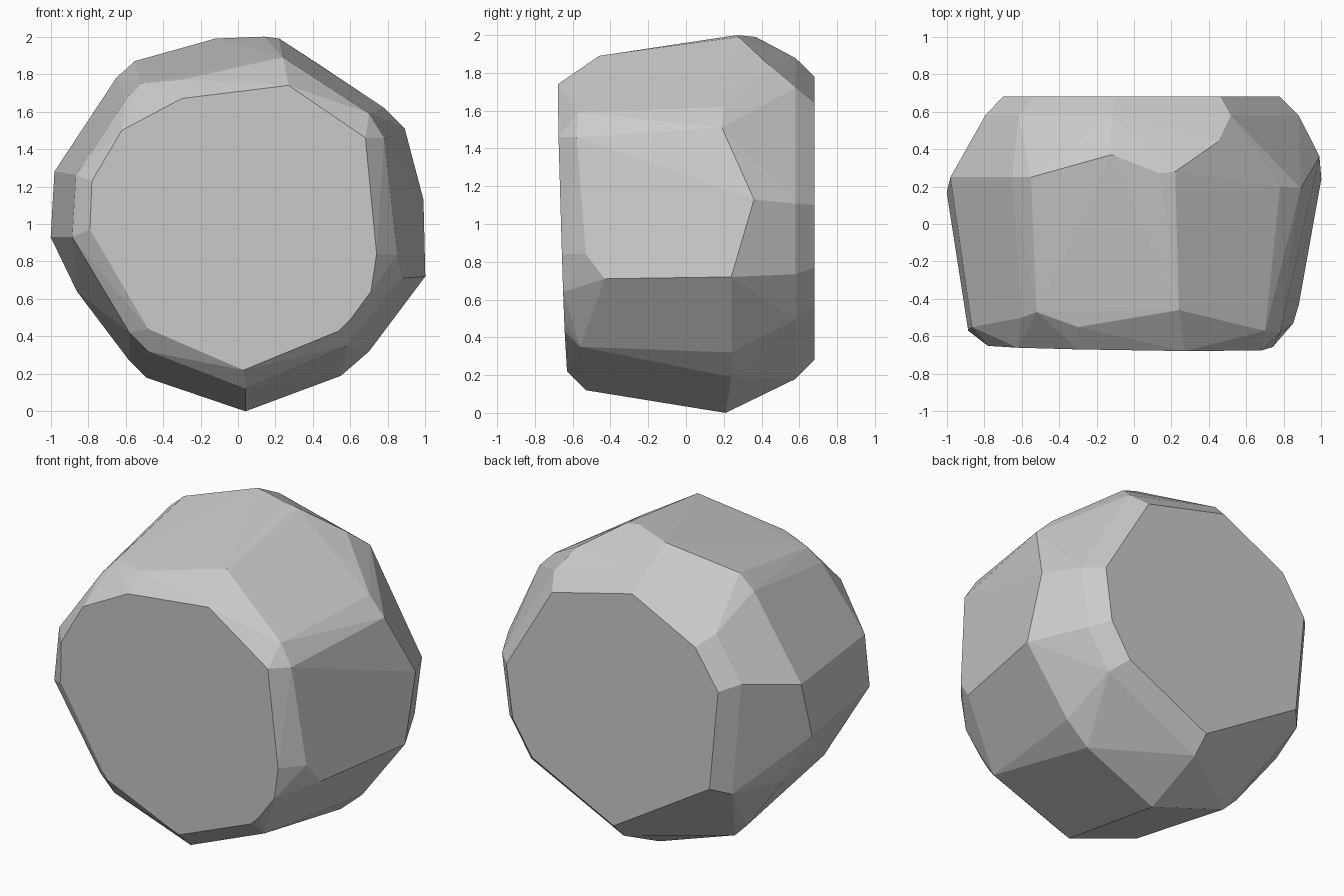
import bpy, bmesh, math

# front facet outline (x, z), lying on a slightly tilted plane
front = [(-.79, .97), (-.48, .44), (.03, .22), (.54, .43), (.60, .49), (.71, .64),
         (.74, .84), (.68, 1.46), (.27, 1.74), (-.30, 1.67), (-.62, 1.50), (-.78, 1.23)]
# chipped edge around the front facet
front_chip = [(-.885, -.57, .93), (-.865, -.55, 1.26), (-.60, -.50, 1.66), (-.52, -.47, 1.75),
              (-.30, -.55, 1.77), (.24, -.46, 1.89), (.26, -.54, 1.83), (.70, -.57, 1.59),
              (.78, -.58, 1.46), (.85, -.53, .84), (.88, -.43, .71), (.58, -.56, .35),
              (.04, -.53, .12), (-.48, -.55, .32), (-.58, -.55, .42)]
# widest outline of the stone
girth = [(-1, .17, .93), (-.98, .25, 1.28), (-.65, .25, 1.78), (-.55, .25, 1.87),
         (-.12, .37, 1.99), (.14, .27, 2.0), (.22, .28, 1.99), (.45, .44, 1.84),
         (.78, .20, 1.62), (.89, .19, 1.51), (.99, .36, 1.13), (1, .24, .72),
         (.70, .24, .32), (.55, .24, .19), (.04, .21, 0), (-.49, .21, .18),
         (-.58, .22, .27), (-.86, .24, .64)]
# back facet outline (x, z)
back = [(.46, 1.64), (-.10, 1.78), (-.54, 1.56), (-.70, 1.32), (-.64, .69),
        (.03, .28), (.60, .56), (.735, .77), (.78, 1.10)]


def back_ring(y, grow):
    """Back outline pushed outward from its centre by a fixed distance."""
    ring = []
    for x, z in back:
        d = math.hypot(x - .04, z - 1.04)
        s = 1 + grow / d
        ring.append((.04 + (x - .04) * s, y, 1.04 + (z - 1.04) * s))
    return ring


points = [(x, -.65 - .012 * x - .03 * (z - .9), z) for x, z in front]
points += front_chip + girth + back_ring(.58, .1) + back_ring(.68, 0)

# faceted stone: convex skin over the outlines
bm = bmesh.new()
for p in points:
    bm.verts.new(p)
res = bmesh.ops.convex_hull(bm, input=bm.verts)
loose = [v for v in bm.verts if not v.link_faces]
bmesh.ops.delete(bm, geom=loose, context='VERTS')
bmesh.ops.dissolve_limit(bm, angle_limit=math.radians(1.5), verts=bm.verts, edges=bm.edges)
bmesh.ops.recalc_face_normals(bm, faces=bm.faces)

mesh = bpy.data.meshes.new("stone")
bm.to_mesh(mesh)
bm.free()
stone = bpy.data.objects.new("stone", mesh)
bpy.context.collection.objects.link(stone)
